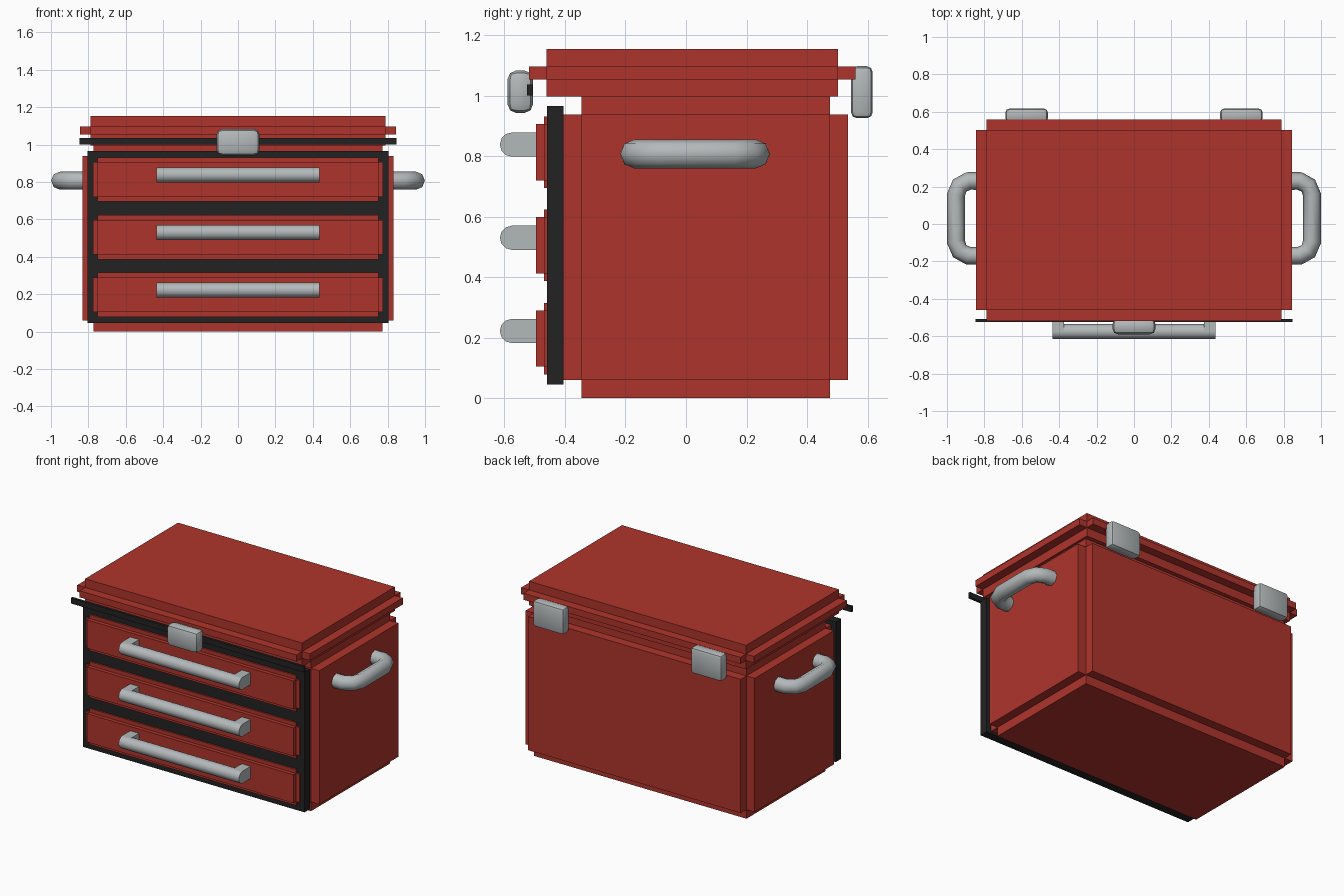
import bpy
import bmesh
from mathutils import Vector

if "Cube" in bpy.data.objects:
    bpy.data.objects.remove(bpy.data.objects["Cube"], do_unlink=True)


def material(name, color):
    mat = bpy.data.materials.new(name)
    mat.use_nodes = True
    mat.diffuse_color = color
    mat.node_tree.nodes["Principled BSDF"].inputs["Base Color"].default_value = color
    return mat


RED = material("red paint", (0.43, 0.034, 0.025, 1))
BLACK = material("black trim", (0.016, 0.016, 0.016, 1))
METAL = material("grey metal", (0.45, 0.48, 0.49, 1))


def finish(name, bm, mat):
    bmesh.ops.recalc_face_normals(bm, faces=bm.faces[:])
    mesh = bpy.data.meshes.new(name)
    bm.to_mesh(mesh)
    bm.free()
    mesh.materials.append(mat)
    obj = bpy.data.objects.new(name, mesh)
    bpy.context.collection.objects.link(obj)
    return obj


def add_box(bm, lo, hi):
    lo, hi = Vector(lo), Vector(hi)
    verts = bmesh.ops.create_cube(bm, size=1)["verts"]
    bmesh.ops.scale(bm, vec=hi - lo, verts=verts)
    bmesh.ops.translate(bm, vec=(lo + hi) / 2, verts=verts)


def box(name, lo, hi, mat, bevel=0):
    bm = bmesh.new()
    add_box(bm, lo, hi)
    if bevel:
        bmesh.ops.bevel(bm, geom=bm.edges[:], offset=bevel, segments=2,
                        profile=0.5, affect='EDGES')
    return finish(name, bm, mat)


def panelled_box(name, lo, hi, step, mat):
    """Box whose six sides are raised panels, leaving notched edges."""
    inset = Vector((step, step, step))
    bm = bmesh.new()
    add_box(bm, Vector(lo) + inset, Vector(hi) - inset)
    bm.normal_update()
    for face in bm.faces[:]:
        offset = face.normal * step
        geom = bmesh.ops.extrude_face_region(bm, geom=[face])["geom"]
        bmesh.ops.translate(bm, vec=offset,
                            verts=[v for v in geom if isinstance(v, bmesh.types.BMVert)])
        if face.is_valid:
            bm.faces.remove(face)
    return finish(name, bm, mat)


def smooth(obj, angle=0.7):
    bpy.ops.object.select_all(action='DESELECT')
    obj.select_set(True)
    bpy.context.view_layer.objects.active = obj
    bpy.ops.object.shade_smooth_by_angle(angle=angle)


# Chest body, lid and black trim
panelled_box("body", (-0.832, -0.405, 0), (0.832, 0.535, 0.998), 0.06, RED)
panelled_box("lid", (-0.845, -0.518, 0.996), (0.845, 0.56, 1.153), 0.057, RED)
box("front_frame", (-0.805, -0.46, 0.045), (0.805, -0.404, 0.965), BLACK)
box("lid_trim", (-0.847, -0.525, 1.0), (0.847, -0.508, 1.036), BLACK)

# Drawers, each with a rounded pull bar on two square posts
for i, level in enumerate(("lower", "middle", "upper")):
    z = 0.197 + 0.308 * i
    panelled_box(level + "_drawer", (-0.775, -0.495, z - 0.118),
                 (0.775, -0.41, z + 0.118), 0.025, RED)
    grip = z + 0.025
    bm = bmesh.new()
    ring = bmesh.ops.create_cone(bm, cap_ends=True, segments=12, radius1=0.04,
                                 radius2=0.04, depth=0.874)["verts"]
    for v in ring:
        v.co = Vector((v.co.z, v.co.x - 0.575, v.co.y + grip))
    for side in (-1, 1):
        x = side * 0.405
        add_box(bm, (x - 0.032, -0.575, grip - 0.04), (x + 0.032, -0.485, grip + 0.04))
    smooth(finish(level + "_drawer_handle", bm, METAL))

# Carrying handles: a bent tube on each side
for side, name in ((1, "left"), (-1, "right")):
    curve = bpy.data.curves.new(name + "_carry_handle", 'CURVE')
    curve.dimensions = '3D'
    curve.bevel_depth = 0.048
    curve.bevel_resolution = 2
    curve.use_fill_caps = True
    half = [(0.8, 0.2), (0.885, 0.2), (0.932, 0.175), (0.952, 0.125)]
    path = half + [(x, -y) for x, y in reversed(half)]
    spline = curve.splines.new('POLY')
    spline.points.add(len(path) - 1)
    for point, (x, y) in zip(spline.points, path):
        point.co = (side * x, y + 0.03, 0.807, 1)
    obj = bpy.data.objects.new(name + "_carry_handle", curve)
    bpy.context.collection.objects.link(obj)
    curve.materials.append(METAL)
    bpy.ops.object.select_all(action='DESELECT')
    obj.select_set(True)
    bpy.context.view_layer.objects.active = obj
    bpy.ops.object.convert(target='MESH')
    smooth(bpy.context.view_layer.objects.active, 1.0)

# Front latch and rear hinges
smooth(box("latch", (-0.115, -0.59, 0.942), (0.115, -0.505, 1.083), METAL, 0.03))
for side, name in ((1, "left"), (-1, "right")):
    x = side * 0.574
    smooth(box(name + "_hinge", (x - 0.113, 0.545, 0.925),
               (x + 0.113, 0.617, 1.097), METAL, 0.02))
